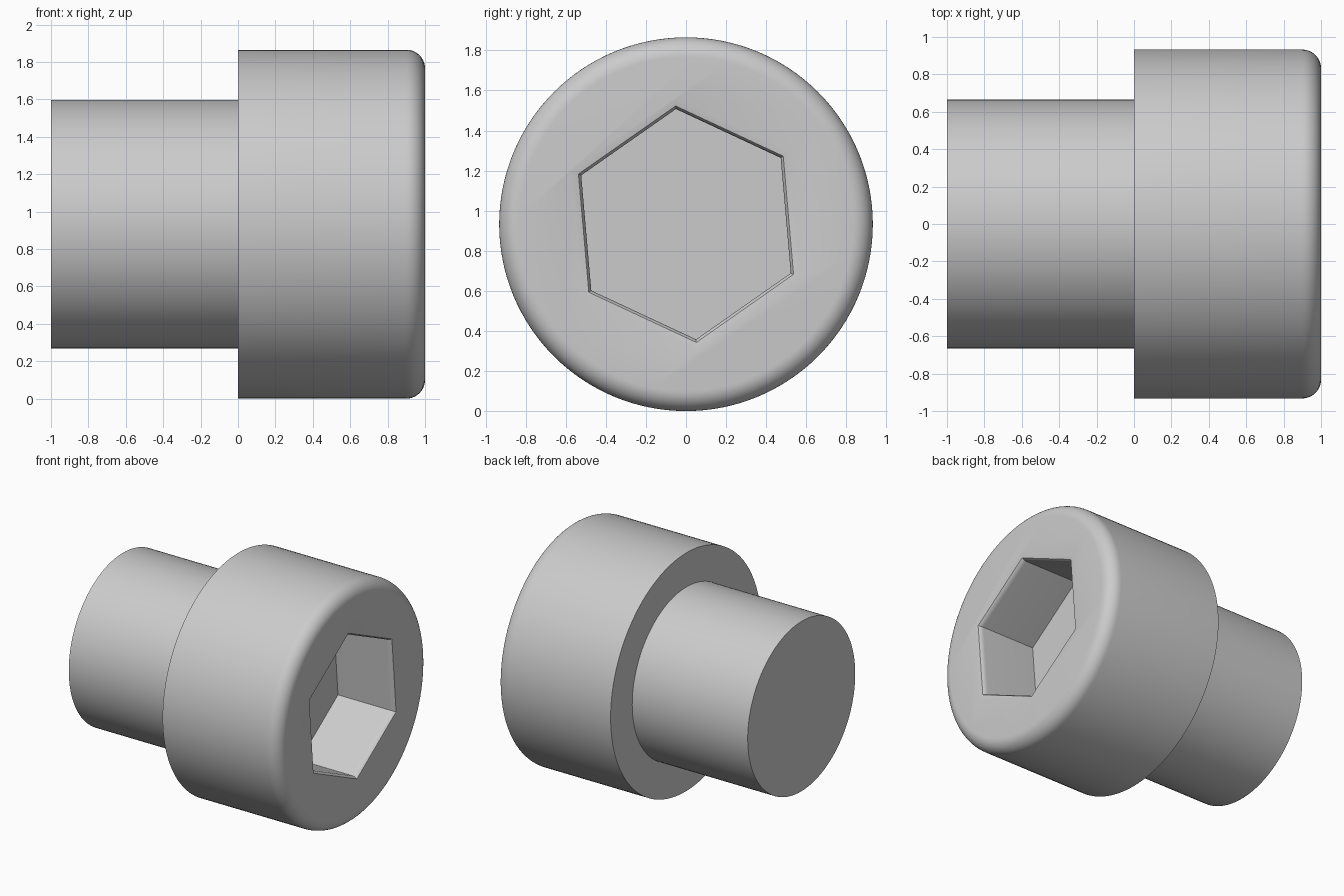
import bpy, bmesh
from math import sin, cos, pi, radians

if "Cube" in bpy.data.objects:
    bpy.data.objects.remove(bpy.data.objects["Cube"])

ZC = 0.9325  # height of the screw axis


def arc(cx, cr, rad, a0, a1, steps):
    """Points (x, radius) along an arc, angles in degrees."""
    out = []
    for i in range(steps + 1):
        a = radians(a0 + (a1 - a0) * i / steps)
        out.append((cx + rad * cos(a), cr + rad * sin(a)))
    return out


def lathe(name, profile, sides, phase=0.0):
    """Closed solid from rings of (x, radius) around the x axis."""
    bm = bmesh.new()
    rings = []
    for x, r in profile:
        rings.append([bm.verts.new((x, r * cos(phase + 2 * pi * k / sides),
                                    ZC + r * sin(phase + 2 * pi * k / sides)))
                      for k in range(sides)])
    for a, b in zip(rings, rings[1:]):
        for k in range(sides):
            n = (k + 1) % sides
            bm.faces.new((a[k], a[n], b[n], b[k]))
    bm.faces.new(rings[0])
    bm.faces.new(rings[-1])
    bmesh.ops.recalc_face_normals(bm, faces=bm.faces[:])
    mesh = bpy.data.meshes.new(name)
    bm.to_mesh(mesh)
    bm.free()
    obj = bpy.data.objects.new(name, mesh)
    bpy.context.collection.objects.link(obj)
    return obj


# Shank and head with a rounded front rim
profile = [(-1, 0.665), (0, 0.665), (0, 0.9325)]
profile += arc(0.9, 0.8325, 0.1, 90, 0, 10)
screw = lathe("socket_screw", profile, 128)

# Hexagonal socket, slightly rotated, with a softly rounded mouth
socket = [(0.5, 0.577)] + arc(0.955, 0.632, 0.055, -90, -35, 5) + [(1.0, 0.64), (1.1, 0.64)]
socket = [(x, r) for x, r in socket if x < 0.999] + [(1.002, 0.64), (1.1, 0.64)]
cutter = lathe("socket_cutter", socket, 6, radians(35))
cutter.hide_render = True

cut = screw.modifiers.new("socket", 'BOOLEAN')
cut.operation = 'DIFFERENCE'
cut.solver = 'EXACT'
cut.object = cutter

# Apply the cut, remove the helper and shade
bpy.context.view_layer.objects.active = screw
screw.select_set(True)
bpy.ops.object.modifier_apply(modifier=cut.name)
bpy.data.objects.remove(cutter)
bpy.ops.object.shade_smooth_by_angle(angle=radians(35))
